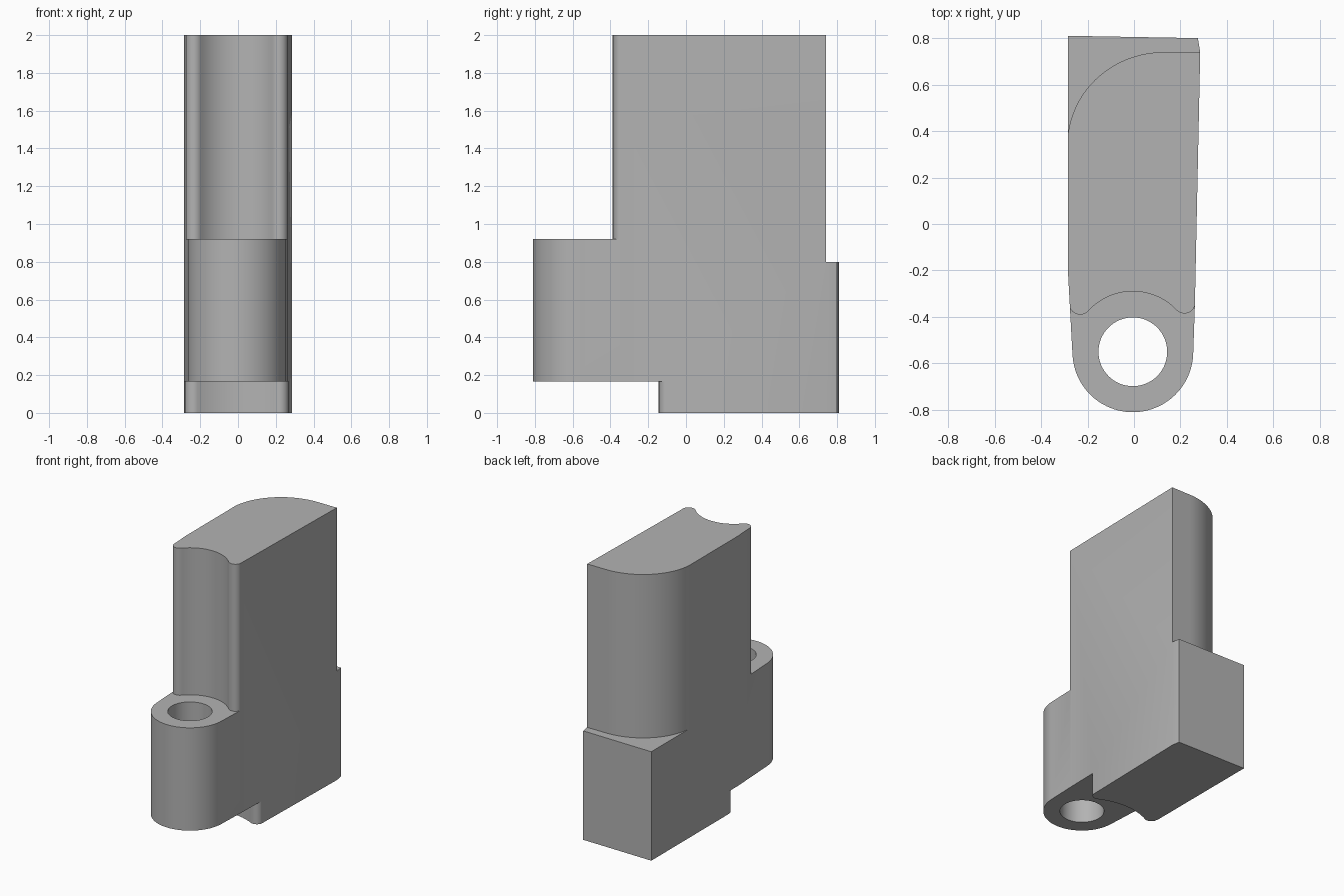
import bpy
import bmesh
from math import cos, sin, pi, radians, hypot, sqrt, atan2

if "Cube" in bpy.data.objects:
    bpy.data.objects.remove(bpy.data.objects["Cube"], do_unlink=True)

grey = bpy.data.materials.new("plain grey")
grey.use_nodes = True
colour = (0.45, 0.45, 0.45, 1)
grey.diffuse_color = colour
grey.node_tree.nodes["Principled BSDF"].inputs["Base Color"].default_value = colour

EYE_X, EYE_Y, EYE_R, HOLE_R = -0.005, -0.55, 0.26, 0.148
HORN_R = 0.047


def arc(cx, cy, rx, ry, start, end, steps):
    """Points on an elliptical arc between two angles in radians."""
    angles = [start + (end - start) * i / steps for i in range(steps + 1)]
    return [(cx + rx * cos(a), cy + ry * sin(a)) for a in angles]


def prism(name, outline, z0, z1):
    """Closed plan outline extruded from z0 to z1."""
    bm = bmesh.new()
    base = bm.faces.new([bm.verts.new((x, y, z0)) for x, y in outline])
    top = bmesh.ops.extrude_face_region(bm, geom=[base])["geom"]
    for v in top:
        if isinstance(v, bmesh.types.BMVert):
            v.co.z = z1
    bmesh.ops.recalc_face_normals(bm, faces=bm.faces)
    mesh = bpy.data.meshes.new(name)
    bm.to_mesh(mesh)
    bm.free()
    mesh.materials.append(grey)
    ob = bpy.data.objects.new(name, mesh)
    bpy.context.collection.objects.link(ob)
    return ob


def hollow_front(radius, left_x, right_x):
    """Area ahead of a concave arc that blends into a rounded horn each side."""
    reach = radius + HORN_R
    ly = EYE_Y + sqrt(reach ** 2 - (left_x - EYE_X) ** 2)
    ry = EYE_Y + sqrt(reach ** 2 - (right_x - EYE_X) ** 2)
    a_left = atan2(ly - EYE_Y, left_x - EYE_X)
    a_right = atan2(ry - EYE_Y, right_x - EYE_X)
    pts = [(-0.5, -1), (-0.5, ly)]
    pts += arc(left_x, ly, HORN_R, HORN_R, pi, a_left + pi, 12)
    pts += arc(EYE_X, EYE_Y, radius, radius, a_left, a_right, 28)[1:-1]
    pts += arc(right_x, ry, HORN_R, HORN_R, a_right + pi, 2 * pi, 12)
    return pts + [(0.5, ry), (0.5, -1)]


# Body plan: tapering sides and a round nose
plan = [(-0.285, 0.81), (-0.285, -0.19)]
plan += arc(EYE_X, EYE_Y, EYE_R, EYE_R, radians(183), radians(358), 48)
plan += [(0.262, -0.35), (0.285, 0.74), (0.275, 0.80)]
body = prism("latch_body", plan, 0, 2)

# Areas removed: above and below the eyelet, the rounded back, the bore
back = [(0.5, 0.74)] + arc(0.13, 0.34, 0.417, 0.40, pi / 2, pi, 32)
back += [(-0.5, 0.34), (-0.5, 1), (0.5, 1)]
cutters = [
    prism("upper_front_cutter", hollow_front(EYE_R, -0.232, 0.217), 0.92, 2.2),
    prism("foot_front_cutter", hollow_front(0.46, -0.235, 0.222), -0.2, 0.165),
    prism("upper_back_cutter", back, 0.80, 2.2),
    prism("bore_cutter",
          arc(EYE_X, EYE_Y, HOLE_R, HOLE_R, 0, 2 * pi, 64)[:-1], -0.3, 1.2),
]

bpy.ops.object.select_all(action="DESELECT")
bpy.context.view_layer.objects.active = body
body.select_set(True)
for cutter in cutters:
    mod = body.modifiers.new(cutter.name, "BOOLEAN")
    mod.operation = "DIFFERENCE"
    mod.solver = "EXACT"
    mod.object = cutter
    bpy.ops.object.modifier_apply(modifier=mod.name)
    bpy.data.objects.remove(cutter, do_unlink=True)

bpy.ops.object.shade_smooth_by_angle(angle=radians(25))
